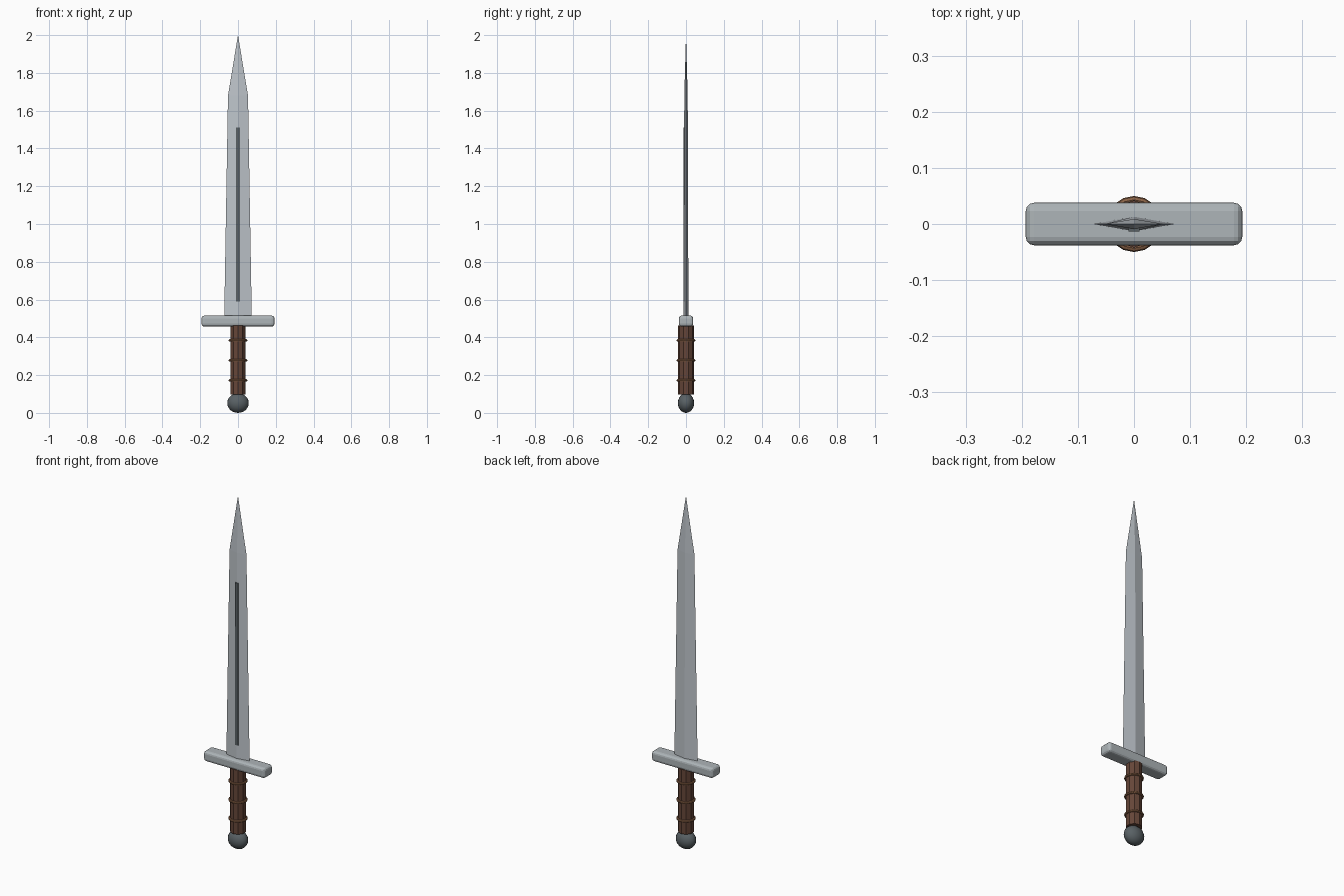
import bpy, bmesh, math

if "Cube" in bpy.data.objects:
    bpy.data.objects.remove(bpy.data.objects["Cube"])


def material(name, rgb):
    m = bpy.data.materials.new(name)
    m.diffuse_color = (*rgb, 1)
    m.use_nodes = True
    m.node_tree.nodes["Principled BSDF"].inputs["Base Color"].default_value = m.diffuse_color
    return m


STEEL = material("steel", (0.52, 0.56, 0.60))
GUARD = material("guard_steel", (0.42, 0.46, 0.48))
DARK = material("dark_steel", (0.10, 0.12, 0.13))
LEATHER = material("leather", (0.13, 0.06, 0.04))
CORD = material("cord", (0.25, 0.12, 0.06))


def finish(name, mat, angle=None):
    ob = bpy.context.object
    ob.name = name
    ob.data.materials.append(mat)
    if angle:
        bpy.ops.object.shade_smooth_by_angle(angle=math.radians(angle))
    return ob


def box(name, size, loc, mat):
    bpy.ops.mesh.primitive_cube_add(size=1, location=loc)
    bpy.context.object.scale = size
    bpy.ops.object.transform_apply(location=False, rotation=False, scale=True)
    return finish(name, mat)


# Blade: diamond sections (z, half width, half thickness) closing to a tip
bm = bmesh.new()
rings = []
for z, w, t in [(0.50, 0.073, 0.013), (1.68, 0.053, 0.009)]:
    rings.append([bm.verts.new(p) for p in
                  [(w, 0, z), (0, t, z), (-w, 0, z), (0, -t, z)]])
tip = bm.verts.new((0, 0, 2.0))
bm.faces.new(rings[0][::-1])
for i in range(4):
    j = (i + 1) % 4
    bm.faces.new([rings[0][i], rings[0][j], rings[1][j], rings[1][i]])
    bm.faces.new([rings[1][i], rings[1][j], tip])
mesh = bpy.data.meshes.new("blade")
bm.to_mesh(mesh)
bm.free()
mesh.materials.append(STEEL)
bpy.context.collection.objects.link(bpy.data.objects.new("blade", mesh))

# Dark fuller strip on the front only
box("fuller", (0.02, 0.008, 0.92), (0, -0.0095, 1.05), DARK)

# Cross guard with rounded edges
guard = box("guard", (0.386, 0.076, 0.058), (0, 0, 0.486), GUARD)
bev = guard.modifiers.new("bevel", 'BEVEL')
bev.width = 0.015
bev.segments = 3

# Grip and its three cord rings
bpy.ops.mesh.primitive_cylinder_add(vertices=10, radius=0.042, depth=0.365,
                                    location=(0, 0, 0.2805))
finish("grip", LEATHER)
for i in range(3):
    bpy.ops.mesh.primitive_torus_add(major_radius=0.043, minor_radius=0.007,
                                     major_segments=16, minor_segments=8,
                                     location=(0, 0, 0.172 + 0.106 * i))
    finish(f"grip_ring_{i + 1}", CORD)

# Flattened ball pommel
bpy.ops.mesh.primitive_uv_sphere_add(segments=20, ring_count=12, radius=1,
                                     location=(0, 0, 0.052))
bpy.context.object.scale = (0.057, 0.043, 0.052)
bpy.ops.object.transform_apply(location=False, rotation=False, scale=True)
finish("pommel", DARK, 60)
